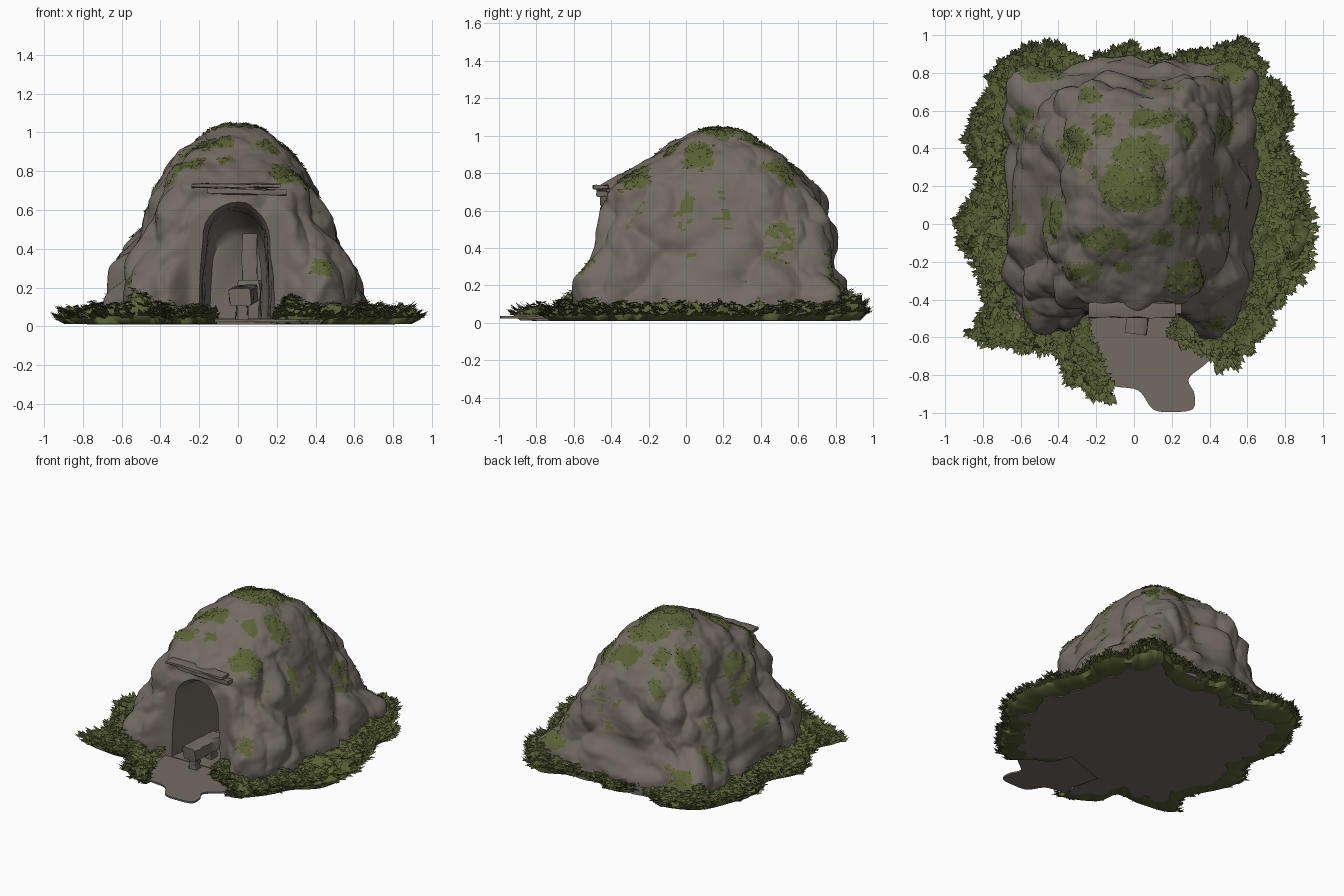
import bpy, bmesh, math, random
from mathutils import Vector, noise

random.seed(4)
if "Cube" in bpy.data.objects:
    bpy.data.objects.remove(bpy.data.objects["Cube"])


def material(name, colour):
    m = bpy.data.materials.new(name)
    m.use_nodes = True
    m.diffuse_color = (*colour, 1)
    m.node_tree.nodes["Principled BSDF"].inputs["Base Color"].default_value = (*colour, 1)
    return m


ROCK = material("grey brown rock", (.172, .148, .124))
MOSS = material("moss green", (.102, .122, .037))


def smooth(ob, angle):
    bpy.ops.object.select_all(action='DESELECT')
    ob.select_set(True)
    bpy.context.view_layer.objects.active = ob
    bpy.ops.object.shade_smooth_by_angle(angle=math.radians(angle))


def finish(bm, name, mats, angle=None):
    """Turn a bmesh into a named object, optionally smooth shaded."""
    bmesh.ops.recalc_face_normals(bm, faces=bm.faces)
    mesh = bpy.data.meshes.new(name)
    bm.to_mesh(mesh)
    bm.free()
    for m in mats:
        mesh.materials.append(m)
    ob = bpy.data.objects.new(name, mesh)
    bpy.context.collection.objects.link(ob)
    if angle:
        smooth(ob, angle)
    return ob


def loft(bm, rings):
    """Skin closed rings of points and cap both ends."""
    loops = [[bm.verts.new(p) for p in r] for r in rings]
    n = len(loops[0])
    for a, b in zip(loops, loops[1:]):
        for i in range(n):
            j = (i + 1) % n
            bm.faces.new((a[i], a[j], b[j], b[i]))
    bm.faces.new(loops[0][::-1])
    bm.faces.new(loops[-1])


def spline(points, steps, closed=False):
    """Catmull-Rom curve through 2D points."""
    n = len(points)
    out = []
    for i in range(n if closed else n - 1):
        pick = (lambda k: k % n) if closed else (lambda k: min(max(k, 0), n - 1))
        a, b, c, d = (Vector(points[pick(i + k)]) for k in (-1, 0, 1, 2))
        for s in range(steps):
            t = s / steps
            out.append(b + (c - a) * t / 2 + (a * 2 - b * 5 + c * 4 - d) * t * t / 2
                       + (b * 3 - a - c * 3 + d) * t ** 3 / 2)
    return out


def blade(bm, p, size, normal, heading=None, lift=.3):
    """One small pointed leaf rising slightly from a surface."""
    a = random.uniform(0, math.tau) if heading is None else heading + random.uniform(-.9, .9)
    out = Vector((math.cos(a), math.sin(a), 0))
    out = (out - normal * out.dot(normal)).normalized()
    side = normal.cross(out) * size * .4
    tip = p + out * size + normal * random.uniform(0, lift) * size
    bm.faces.new([bm.verts.new(q) for q in (p - side, p + side, tip)])


# Mound: stacked rounded rectangles (height, left, right, front, back)
LEVELS = [(.02, -.69, .67, -.59, .87), (.15, -.68, .65, -.57, .85), (.3, -.63, .59, -.55, .8),
          (.42, -.55, .53, -.51, .79), (.55, -.48, .46, -.49, .77), (.72, -.41, .39, -.46, .7),
          (.8, -.37, .36, -.36, .62), (.9, -.3, .28, -.18, .51), (.98, -.19, .18, -.03, .37),
          (1.02, -.12, .12, .05, .29), (1.04, -.05, .05, .12, .23)]


def level_at(t):
    x = t * (len(LEVELS) - 1)
    i = min(int(x), len(LEVELS) - 2)
    return Vector(LEVELS[i]).lerp(Vector(LEVELS[i + 1]), x - i)


def section(level, count):
    z, l, r, f, b = level
    power = 2 / (5 - 2.4 * z)
    ring = []
    for i in range(count):
        a = math.tau * i / count
        c, s = math.cos(a), math.sin(a)
        x = math.copysign(abs(c) ** power, c)
        y = math.copysign(abs(s) ** power, s)
        ring.append(Vector(((l + r) / 2 + x * (r - l) / 2, (f + b) / 2 + y * (b - f) / 2, z)))
    return ring


# Moss patches on the mound (x, y, x radius, y radius)
PATCHES = [(-.02, .2, .18, .11), (.04, .38, .13, .08), (.08, .56, .14, .045), (.13, .73, .1, .035),
           (-.16, .53, .06, .08), (-.3, .42, .08, .1), (-.15, -.08, .14, .065), (.15, -.08, .05, .05),
           (-.28, -.25, .11, .045), (-.05, -.23, .05, .045), (.27, -.28, .12, .08), (.27, .06, .06, .1),
           (-.44, .05, .06, .12), (-.58, .53, .07, .09), (.48, .5, .05, .08), (.27, .5, .05, .08),
           (-.62, -.5, .09, .08), (.45, 0, .05, .05), (-.63, 0, .05, .07), (-.5, .8, .13, .05),
           (.52, .82, .1, .08), (-.22, .68, .06, .04), (.45, .2, .04, .04), (.43, -.53, .04, .04)]


def mossy(p):
    wobble = .5 * noise.noise(p * 14) + .4 * noise.noise(p * 40)
    return any(math.hypot((p.x - x) / rx, (p.y - y) / ry) < 1 + wobble for x, y, rx, ry in PATCHES)


# Boulders swelling out of the corners (x, y, z, outward push)
BOULDERS = [(.58, .8, .14, .08), (-.6, .76, .1, .05), (-.55, -.55, .15, .04), (.5, -.55, .15, .04)]

bm = bmesh.new()
loft(bm, [section(level_at(i / 110), 320) for i in range(111)])
for _ in range(3):
    bmesh.ops.smooth_vert(bm, verts=[v for v in bm.verts if v.co.z > .03], factor=.5,
                          use_axis_x=True, use_axis_y=True, use_axis_z=True)
bmesh.ops.recalc_face_normals(bm, faces=bm.faces)
bm.normal_update()
moves = []
for v in bm.verts:
    p = v.co
    q = Vector((p.x * 5, p.y * 5, p.z * 3.2)) + noise.noise_vector(p * 4) * .35
    lump = .45 - noise.voronoi(q)[0][0]
    rough = noise.noise(p * 9) * .018 + noise.noise(p * 24) * .006
    fade = min(1, (1.1 - p.z) * 2.2)
    push = sum(s * math.exp(-((p - Vector((x, y, z))).length / .17) ** 2) for x, y, z, s in BOULDERS)
    n = Vector((v.normal.x, v.normal.y, v.normal.z * .6))
    moves.append(n * (lump * .12 * fade + rough + push))
for v, m in zip(bm.verts, moves):
    z = v.co.z
    v.co += m
    if z < .021:
        v.co.z = .02
    # flatten the wall around the doorway
    if v.co.y < -.25 and v.co.z < .8:
        k = min(1, max(0, (.36 - abs(v.co.x + .01)) / .12))
        v.co.y += (max(v.co.y, -.45 - .03 * (1 - z)) - v.co.y) * k
bm.normal_update()
for f in bm.faces:
    centre = f.calc_center_median()
    f.material_index = int(f.normal.z > .33 and centre.z > .1 and mossy(centre))
mound = finish(bm, "rock_mound", [ROCK, MOSS])

# Tunnel cutter: arch rings narrowing inward
arch = [(-.19, .04), (-.19, .14), (-.185, .25), (-.175, .36)]
arch += [(.17 * math.cos(a), .44 + .2 * math.sin(a)) for a in
         (math.pi * (1 - i / 14) for i in range(15))]
arch += [(-x, z) for x, z in arch[3::-1]]
rings = []
for y, s in ((-.9, 1.06), (-.5, 1.05), (-.45, 1), (-.41, .96), (-.3, .92), (-.1, .92), (.1, .88), (.3, .82), (.36, .7)):
    ring = []
    for x, z in arch:
        p = Vector((x * s - .01, y, .04 + (z - .04) * s))
        w = noise.noise_vector(p * 6) * .014
        ring.append(p + Vector((w.x, 0, w.z if z > .05 else 0)))
    rings.append(ring)
bm = bmesh.new()
loft(bm, rings)
cutter = finish(bm, "tunnel_cutter", [ROCK])
cutter.hide_render = True
cut = mound.modifiers.new("tunnel", 'BOOLEAN')
cut.operation, cut.object, cut.solver = 'DIFFERENCE', cutter, 'EXACT'
bpy.context.view_layer.objects.active = mound
bpy.ops.object.modifier_apply(modifier=cut.name)
bpy.data.objects.remove(cutter)
smooth(mound, 50)

# Sparse leaves roughening the mossy patches
bm = bmesh.new()
for poly in mound.data.polygons:
    if poly.material_index == 1 and random.random() < .2:
        blade(bm, poly.center + poly.normal * .004, random.uniform(.015, .03), poly.normal)
finish(bm, "moss_leaves", [MOSS])

# Grass border: outer edge, running clockwise from the path
EDGE = [(-.2, -.7), (-.13, -.91), (-.35, -.81), (-.4, -.65), (-.6, -.65), (-.84, -.59), (-.78, -.38),
        (-.92, -.05), (-.82, .2), (-.86, .45), (-.82, .6), (-.7, .84), (-.45, .94), (-.25, .86),
        (-.05, .92), (.15, .87), (.33, .88), (.55, .96), (.66, .82), (.8, .64), (.8, .4), (.91, .1),
        (.9, -.25), (.74, -.42), (.64, -.6), (.48, -.75), (.36, -.66), (.24, -.6), (.2, -.52)]
MOUNDS = [(.57, .86, .08), (-.5, -.58, .08), (.3, -.55, .05), (-.62, .78, .04)]
outline = spline(EDGE, 14)
ROWS = 12
UP = Vector((0, 0, 1))


def ragged(p):
    """Inner limit of the grass on the underside."""
    return p * (.85 + .1 * noise.noise(p.to_3d() * 8))


bm = bmesh.new()
columns = []
for p in outline:
    inner = Vector((min(max(p.x, -.64), .61), min(max(p.y, -.52), .8)))
    if p.y < -.45:
        inner.x = math.copysign(max(abs(inner.x), .27), p.x)
    column = [bm.verts.new((*(ragged(p) * .96), .016)), bm.verts.new((*(p * .97), .012))]
    for k in range(ROWS + 1):
        t = k / ROWS
        q = p.lerp(inner, t).to_3d()
        rise = min(1, .3 + t * 5)
        z = .025 + rise * (.055 + .05 * noise.noise(q * 13) + .03 * noise.noise(q * 30))
        z += rise * sum(h * math.exp(-((q.xy - Vector((x, y))).length / .1) ** 2) for x, y, h in MOUNDS)
        wave = noise.noise_vector(q * 22) * (.045 if k < 3 else .012)
        column.append(bm.verts.new((q.x + wave.x, q.y + wave.y, max(.015, z + random.uniform(-.006, .006)))))
    columns.append(column)
for a, b in zip(columns, columns[1:]):
    for low in range(ROWS + 2):
        bm.faces.new((a[low], a[low + 1], b[low + 1], b[low]))
for column, p in zip(columns, outline):
    heading = math.atan2(p.y, p.x)
    for k, v in enumerate(column[2:]):
        for _ in range(4 if k < 2 else 1):
            blade(bm, v.co + UP * .004, random.uniform(.025, .05), UP,
                  heading if k < 2 else None, .8 if k < 2 else .3)
finish(bm, "grass_border", [MOSS], 60)


def slab(name, outline, low, high):
    bm = bmesh.new()
    loft(bm, [[(p.x, p.y, z) for p in outline] for z in (low, high)])
    finish(bm, name, [ROCK], 30)


# Ground under everything and the trodden path
slab("ground", [ragged(p) for p in outline], .01, .024)
PATH = [(-.22, -.35), (-.22, -.65), (-.14, -.84), (.02, -.88), (.1, -.98), (.2, -.995), (.31, -.98),
        (.32, -.9), (.29, -.82), (.38, -.74), (.42, -.68), (.3, -.5), (.2, -.35)]
slab("path", spline(PATH, 6, True), .024, .036)


# Weathered beams: lintel, fallen timber and a broken post
def beam(name, start, end, width, height):
    start, end = Vector(start), Vector(end)
    along = (end - start).normalized()
    ref = UP if abs(along.z) < .8 else Vector((0, 1, 0))
    side = along.cross(ref).normalized()
    up = side.cross(along)
    rings = []
    for i in range(8):
        c = start.lerp(end, i / 7)
        rings.append([c + side * (width / 2 * a + random.uniform(-.006, .006))
                      + up * (height / 2 * b + random.uniform(-.004, .004))
                      for a, b in ((-1, -.8), (-.8, -1), (.8, -1), (1, -.8), (1, .8), (.8, 1), (-.8, 1), (-1, .8))])
    bm = bmesh.new()
    loft(bm, rings)
    finish(bm, name, [ROCK], 35)


beam("lintel_plank", (-.24, -.455, .725), (.22, -.455, .725), .08, .02)
beam("lintel_beam", (-.16, -.45, .7), (.25, -.45, .69), .05, .03)
beam("fallen_timber", (.01, -.58, .15), (.05, -.3, .17), .11, .09)
for y in (-.53, -.34):
    beam("timber_foot", (.02, y, .03), (.02, y, .13), .06, .06)
beam("broken_post", (.06, .02, .04), (.06, .02, .48), .08, .07)
beam("post_stub", (.06, -.1, .04), (.06, -.1, .24), .12, .1)
